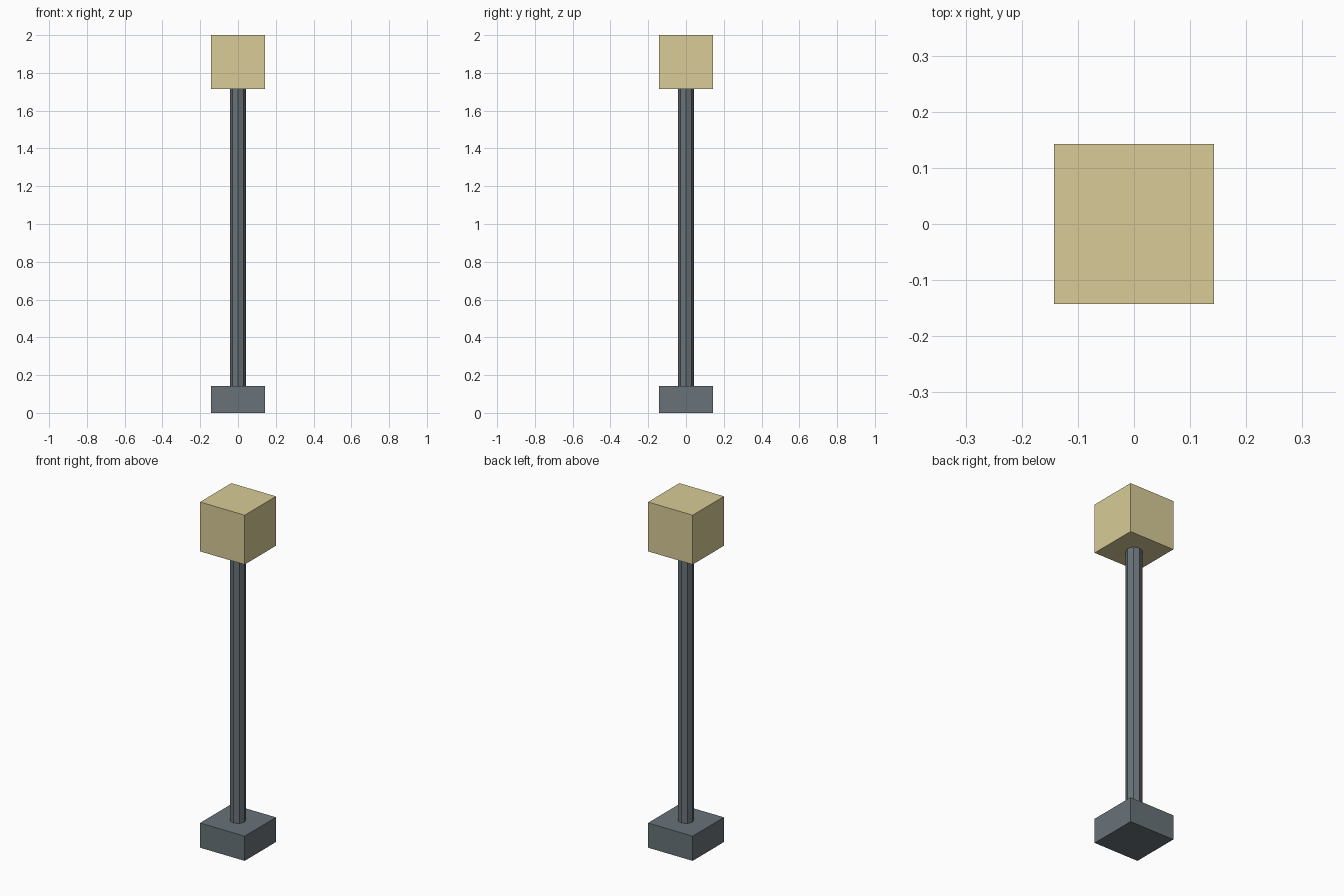
import bpy
import math

if "Cube" in bpy.data.objects:
    bpy.data.objects.remove(bpy.data.objects["Cube"])

U = 1 / 7            # half width of the base and lamp
POLE_R = 0.3 * U


def material(name, colour):
    mat = bpy.data.materials.new(name)
    mat.diffuse_color = (*colour, 1)
    mat.use_nodes = True
    mat.node_tree.nodes["Principled BSDF"].inputs["Base Color"].default_value = mat.diffuse_color
    return mat


def box(name, half, z0, z1, mat):
    bpy.ops.mesh.primitive_cube_add(size=1, location=(0, 0, (z0 + z1) / 2))
    ob = bpy.context.object
    ob.name = name
    ob.scale = (2 * half, 2 * half, z1 - z0)
    bpy.ops.object.transform_apply(location=False, rotation=False, scale=True)
    ob.data.materials.append(mat)
    return ob


metal = material("dark_metal", (0.14, 0.17, 0.19))
glow = material("lamp_glow", (0.69, 0.60, 0.31))

# Square foot and cubic lamp head
box("base", U, 0, U, metal)
box("lamp_head", U, 2 - 2 * U, 2, glow)

# Eight-sided pole between them
bpy.ops.mesh.primitive_cylinder_add(vertices=8, radius=POLE_R, depth=2 - 3 * U,
                                    location=(0, 0, (2 - U) / 2))
pole = bpy.context.object
pole.name = "pole"
pole.data.materials.append(metal)
